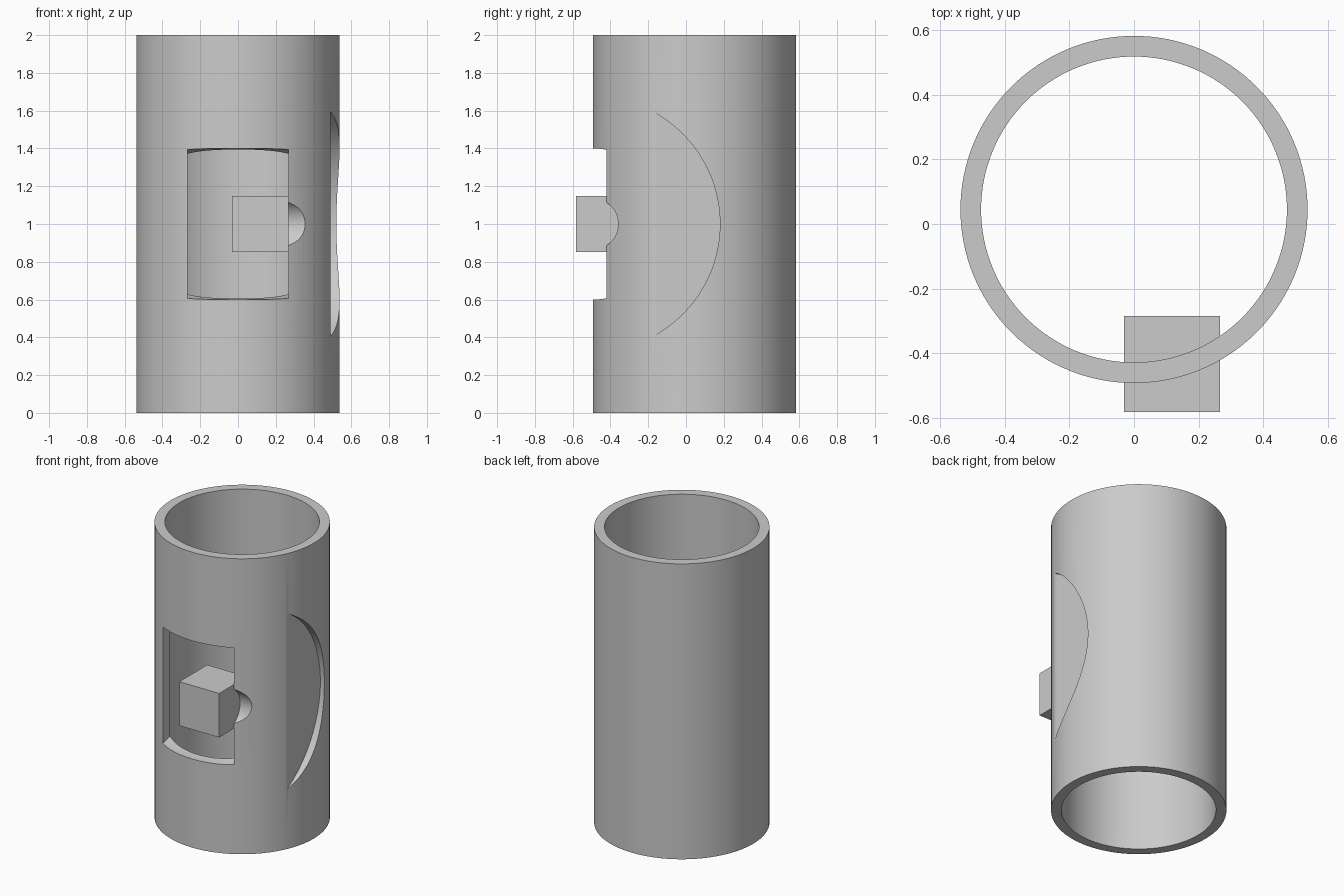
import bpy, bmesh, math
from mathutils import Matrix, Vector

if "Cube" in bpy.data.objects:
    bpy.data.objects.remove(bpy.data.objects["Cube"])

CY = 0.045               # tube axis (y)
R_OUT, R_IN, H = 0.538, 0.474, 2.0
CUT_Y, CUT_Z = -0.494, 1.0   # shared axis of the sideways cuts

grey = bpy.data.materials.new("plain grey")
grey.diffuse_color = (0.6, 0.6, 0.6, 1)
grey.use_nodes = True
grey.node_tree.nodes["Principled BSDF"].inputs["Base Color"].default_value = grey.diffuse_color


def add_object(name, bm):
    bmesh.ops.recalc_face_normals(bm, faces=bm.faces)
    mesh = bpy.data.meshes.new(name)
    bm.to_mesh(mesh)
    bm.free()
    mesh.materials.append(grey)
    obj = bpy.data.objects.new(name, mesh)
    bpy.context.collection.objects.link(obj)
    return obj


def side_cylinder(name, radius, x0, x1):
    """Cylinder along x, centred on the shared cutting axis."""
    bm = bmesh.new()
    place = Matrix.Translation(((x0 + x1) / 2, CUT_Y, CUT_Z)) @ Matrix.Rotation(math.pi / 2, 4, 'Y')
    bmesh.ops.create_cone(bm, cap_ends=True, segments=128, radius1=radius,
                          radius2=radius, depth=x1 - x0, matrix=place)
    return add_object(name, bm)


# Open tube: rectangular wall section spun around the vertical axis
bm = bmesh.new()
section = [(R_IN, 0), (R_OUT, 0), (R_OUT, H), (R_IN, H)]
verts = [bm.verts.new((r, CY, z)) for r, z in section]
edges = [bm.edges.new((verts[i], verts[(i + 1) % 4])) for i in range(4)]
bmesh.ops.spin(bm, geom=verts + edges, cent=(0, CY, 0), axis=(0, 0, 1),
               angle=2 * math.pi, steps=128, use_merge=True)
bmesh.ops.remove_doubles(bm, verts=bm.verts, dist=1e-5)
tube = add_object("tube", bm)

# Front window, small groove beside it, and large shallow recess on the right
cutters = [
    side_cylinder("window_cutter", 0.40, -0.267, 0.267),
    side_cylinder("groove_cutter", 0.135, 0.26, 0.48),
    side_cylinder("recess_cutter", 0.674, 0.491, 0.80),
]
bpy.context.view_layer.objects.active = tube
for cutter in cutters:
    mod = tube.modifiers.new(cutter.name, 'BOOLEAN')
    mod.operation = 'DIFFERENCE'
    mod.solver = 'EXACT'
    mod.object = cutter
    bpy.ops.object.modifier_apply(modifier=mod.name)
for cutter in cutters:
    bpy.data.objects.remove(cutter)

bpy.ops.object.select_all(action='DESELECT')
tube.select_set(True)
bpy.ops.object.shade_smooth_by_angle(angle=math.radians(30))

# Block sitting in the window, against its right edge
bm = bmesh.new()
bmesh.ops.create_cube(bm, size=0.298, matrix=Matrix.Translation(Vector((0.118, -0.434, 1.0))))
add_object("block", bm)
